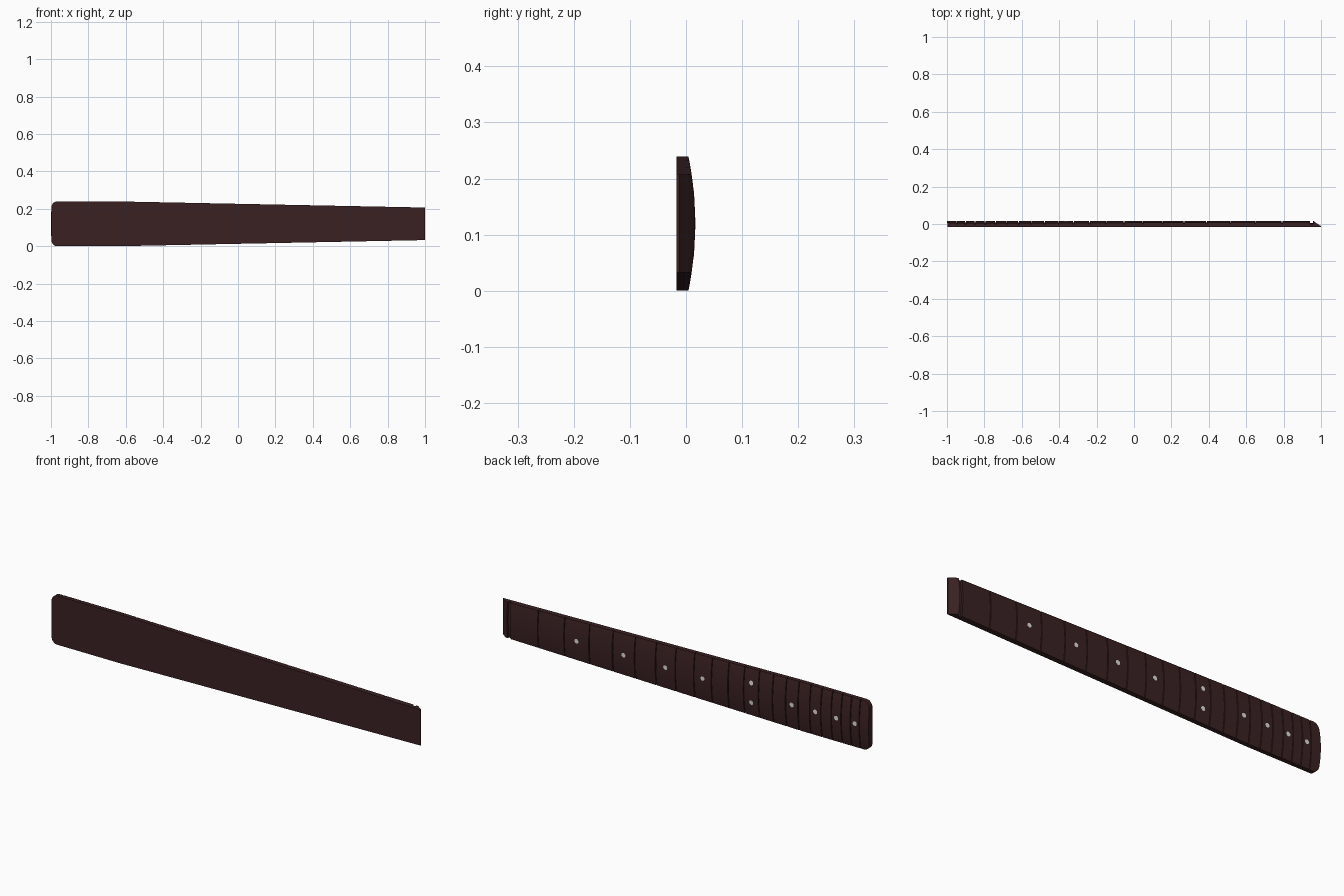
import bpy, bmesh, math

if "Cube" in bpy.data.objects:
    bpy.data.objects.remove(bpy.data.objects["Cube"])

N, L = 0.942, 2.69           # nut face position, scale length
MID, BASE, TOP, R = 0.12, -0.017, 0.0163, 0.606
SLOT, DEPTH = 0.004, 0.008
SEG = 16


def material(name, col):
    m = bpy.data.materials.new(name)
    m.diffuse_color = (*col, 1)
    m.use_nodes = True
    m.node_tree.nodes["Principled BSDF"].inputs["Base Color"].default_value = m.diffuse_color
    return m


wood = material("dark rosewood", (0.044, 0.0155, 0.0165))
pearl = material("pearl white", (0.75, 0.73, 0.70))


def fret(n):
    return N - L * (1 - 2 ** (-n / 12))


def half_width(x):
    h = 0.1195 if x < -0.63 else 0.1195 - (x + 0.63) / 1.63 * 0.0325
    if x < -0.97:            # rounded corners at the body end
        h -= 0.03 - math.sqrt(max(0, 0.03 ** 2 - (-0.97 - x) ** 2))
    return h


def crown(x, z):
    y = TOP - (R - math.sqrt(R * R - z * z))
    if x > 0.958:            # sloping face behind the nut
        y = min(y, 0.0155 - (x - 0.96) / 0.04 * 0.0275)
    return y


# stations along the board: (x, depth of cut)
stations = [(-0.97 - 0.03 * math.sin(math.radians(a)), 0) for a in range(90, -1, -15)]
stations += [(-0.63, 0)]
for n in range(1, 22):
    f = fret(n)
    for s, d in ((-1, 0), (-1, DEPTH), (1, DEPTH), (1, 0)):
        stations.append((f + s * SLOT / 2, d))
for x, d in ((N, 0), (N, 0.010), (0.958, 0.010), (0.958, 0)):
    stations.append((x, d))
stations += [(x, 0) for x in (0.96, 0.965, 0.97, 0.98, 1.0)]
stations = [s for _, s in sorted(enumerate(stations), key=lambda t: (round(t[1][0], 5), t[0]))]

# fingerboard: cross-sections lofted along x
bm = bmesh.new()
rings = []
for x, d in stations:
    h = half_width(x)
    prof = [(BASE, -h)]
    for i in range(SEG + 1):
        z = -h + 2 * h * i / SEG
        prof.append((crown(x, z) - d, z))
    prof.append((BASE, h))
    ring = []
    for y, z in prof:
        bow = 0.005 * (z / 0.12) ** 2 * max(0, (-0.96 - x) / 0.04)
        ring.append(bm.verts.new((x + bow, y, MID + z)))
    rings.append(ring)
for a, b in zip(rings, rings[1:]):
    for i in range(len(a)):
        j = (i + 1) % len(a)
        bm.faces.new((a[i], a[j], b[j], b[i]))
bm.faces.new(rings[0])
bm.faces.new(rings[-1])
bmesh.ops.remove_doubles(bm, verts=bm.verts, dist=1e-5)
bmesh.ops.dissolve_degenerate(bm, edges=bm.edges, dist=1e-5)
bmesh.ops.recalc_face_normals(bm, faces=bm.faces)
me = bpy.data.meshes.new("fingerboard")
bm.to_mesh(me)
bm.free()
board = bpy.data.objects.new("fingerboard", me)
bpy.context.collection.objects.link(board)
me.materials.append(wood)
bpy.context.view_layer.objects.active = board
board.select_set(True)
bpy.ops.object.shade_smooth_by_angle(angle=math.radians(25))


# position markers
def marker(n, z):
    x = (fret(n) + fret(n - 1)) / 2
    bpy.ops.mesh.primitive_cylinder_add(
        vertices=20, radius=0.011, depth=0.004,
        location=(x, crown(x, z) - 0.0017, MID + z),
        rotation=(-math.pi / 2 + math.asin(z / R), 0, 0))
    o = bpy.context.object
    o.name = "position_marker"
    o.data.materials.append(pearl)


for n in (3, 5, 7, 9, 15, 17, 19, 21):
    marker(n, 0)
for z in (-0.048, 0.048):
    marker(12, z)
